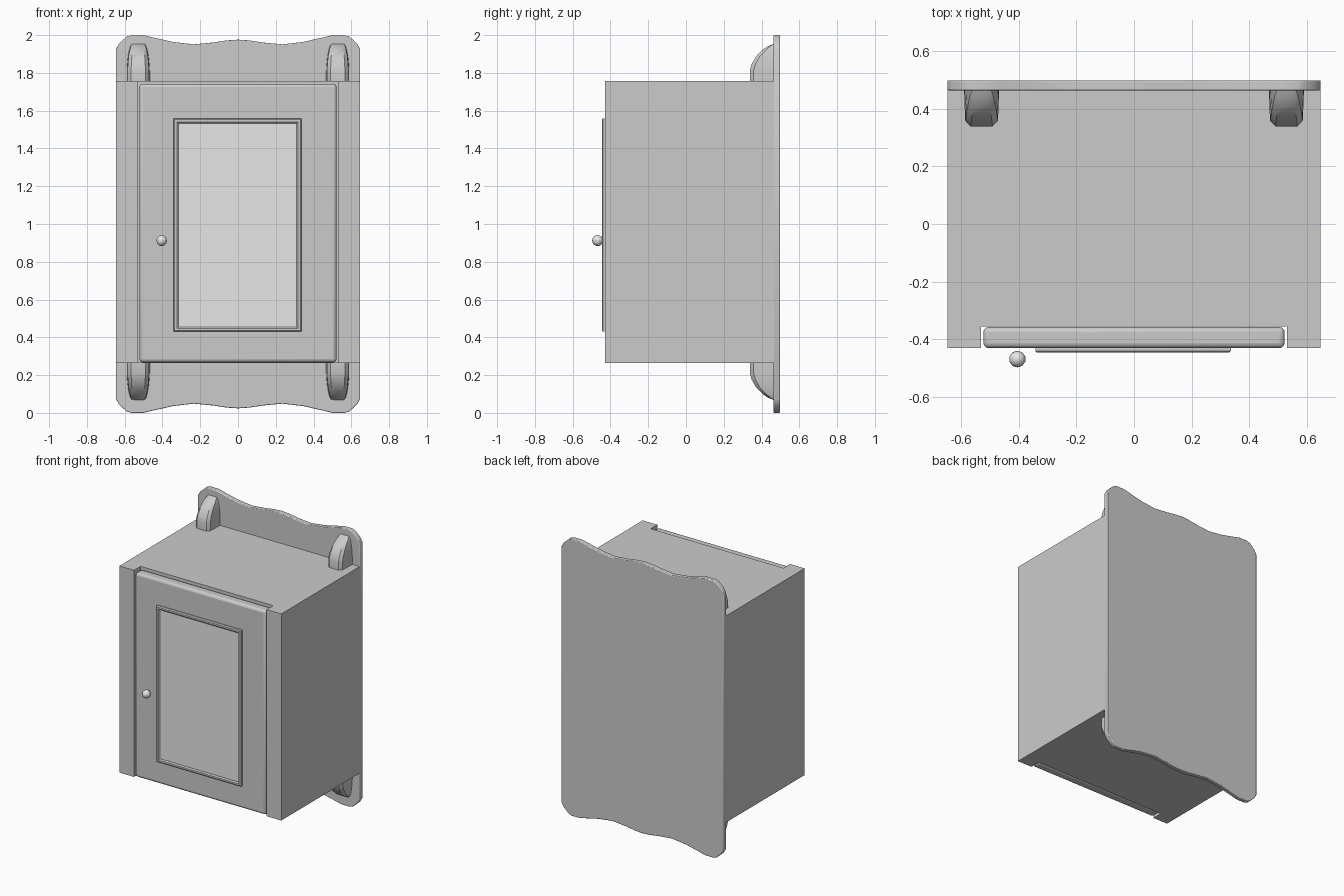
import bpy, bmesh, math

if "Cube" in bpy.data.objects:
    bpy.data.objects.remove(bpy.data.objects["Cube"])

def material(name, c):
    m = bpy.data.materials.new(name)
    m.diffuse_color = (c, c, c, 1)
    m.use_nodes = True
    m.node_tree.nodes["Principled BSDF"].inputs["Base Color"].default_value = m.diffuse_color
    return m

BODY = material("painted grey", 0.6)
PANE = material("pale grey", 0.8)

def finish(name, bm, mat, bevel=0, smooth=True):
    bmesh.ops.recalc_face_normals(bm, faces=bm.faces)
    me = bpy.data.meshes.new(name)
    bm.to_mesh(me)
    bm.free()
    ob = bpy.data.objects.new(name, me)
    bpy.context.collection.objects.link(ob)
    me.materials.append(mat)
    if bevel:
        b = ob.modifiers.new("Bevel", "BEVEL")
        b.width, b.segments, b.limit_method = bevel, 3, 'ANGLE'
    if smooth:
        bpy.ops.object.select_all(action='DESELECT')
        ob.select_set(True)
        bpy.context.view_layer.objects.active = ob
        bpy.ops.object.shade_smooth_by_angle(angle=math.radians(35))
    return ob

def loft(sections, caps=True):
    """Join rings of 3D points with quads, optionally closing both ends."""
    bm = bmesh.new()
    rings = [[bm.verts.new(p) for p in s] for s in sections]
    for a, b in zip(rings, rings[1:]):
        for i in range(len(a)):
            j = (i + 1) % len(a)
            bm.faces.new((a[i], a[j], b[j], b[i]))
    if caps:
        bm.faces.new(rings[0])
        bm.faces.new(rings[-1])
    return bm

def rect(x, hw, z0, z1, y):
    return [(x - hw, y, z0), (x + hw, y, z0), (x + hw, y, z1), (x - hw, y, z1)]

# Cabinet body: U-shaped plan with an open notch for the door
plan = [(-0.647, 0.465), (-0.647, -0.43), (-0.53, -0.43), (-0.53, -0.355),
        (0.53, -0.355), (0.53, -0.43), (0.647, -0.43), (0.647, 0.465)]
finish("cabinet_body", loft([[(x, y, z) for x, y in plan] for z in (0.265, 1.757)]), BODY, smooth=False)

# Back board with scalloped top and bottom
half = [(0.647, 1.925), (0.63, 1.955), (0.59, 1.992), (0.565, 2.0), (0.50, 2.0),
        (0.46, 1.99), (0.345, 1.964), (0.235, 1.951), (0.13, 1.961), (0.06, 1.972)]
top = half + [(0, 1.976)] + [(-x, z) for x, z in reversed(half)]
outline = top + [(x, 2.0 - z) for x, z in reversed(top)]
finish("back_board", loft([[(x, y, z) for x, z in outline] for y in (0.463, 0.498)]), BODY, 0.005)

# Door slab
finish("door", loft([rect(0, 0.522, 0.268, 1.742, y) for y in (-0.43, -0.357)]), BODY, 0.018)

# Raised moulding around the pane
steps = [(0, -0.425), (0, -0.440), (0.006, -0.446), (0.018, -0.446), (0.026, -0.439), (0.026, -0.425)]
finish("door_moulding", loft([rect(-0.003, 0.339 - d, 0.43 + d, 1.558 - d, y) for d, y in steps], False), BODY)

# Pane
finish("door_pane", loft([rect(-0.003, 0.314, 0.455, 1.533, y) for y in (-0.437, -0.428)]), PANE, smooth=False)

# Knob
bm = bmesh.new()
bmesh.ops.create_uvsphere(bm, u_segments=10, v_segments=8, radius=0.029)
bmesh.ops.translate(bm, verts=bm.verts, vec=(-0.404, -0.468, 0.912))
finish("door_knob", bm, PANE)

# Curved brackets: (height above shelf, front y, half width)
profile = [(0, 0.338, 0.061), (0.055, 0.338, 0.061), (0.09, 0.348, 0.059), (0.13, 0.371, 0.055),
           (0.165, 0.405, 0.048), (0.185, 0.435, 0.042), (0.198, 0.468, 0.034)]
def bracket(name, x, z0, up):
    rings = []
    for h, y, w in profile:
        c = min(0.02, (0.468 - y) * 0.4)
        r = [(-w, 0.468), (-w * 0.93, y + c), (-w * 0.62, y), (w * 0.62, y), (w * 0.93, y + c), (w, 0.468)]
        rings.append([(x + px, py, z0 + up * h) for px, py in r])
    bm = loft(rings)
    bmesh.ops.remove_doubles(bm, verts=bm.verts, dist=1e-5)
    finish(name, bm, BODY)

for side, s in (("left", -1), ("right", 1)):
    bracket("upper_bracket_" + side, s * 0.528, 1.757, 1)
    bracket("lower_bracket_" + side, s * 0.528, 0.265, -1)
